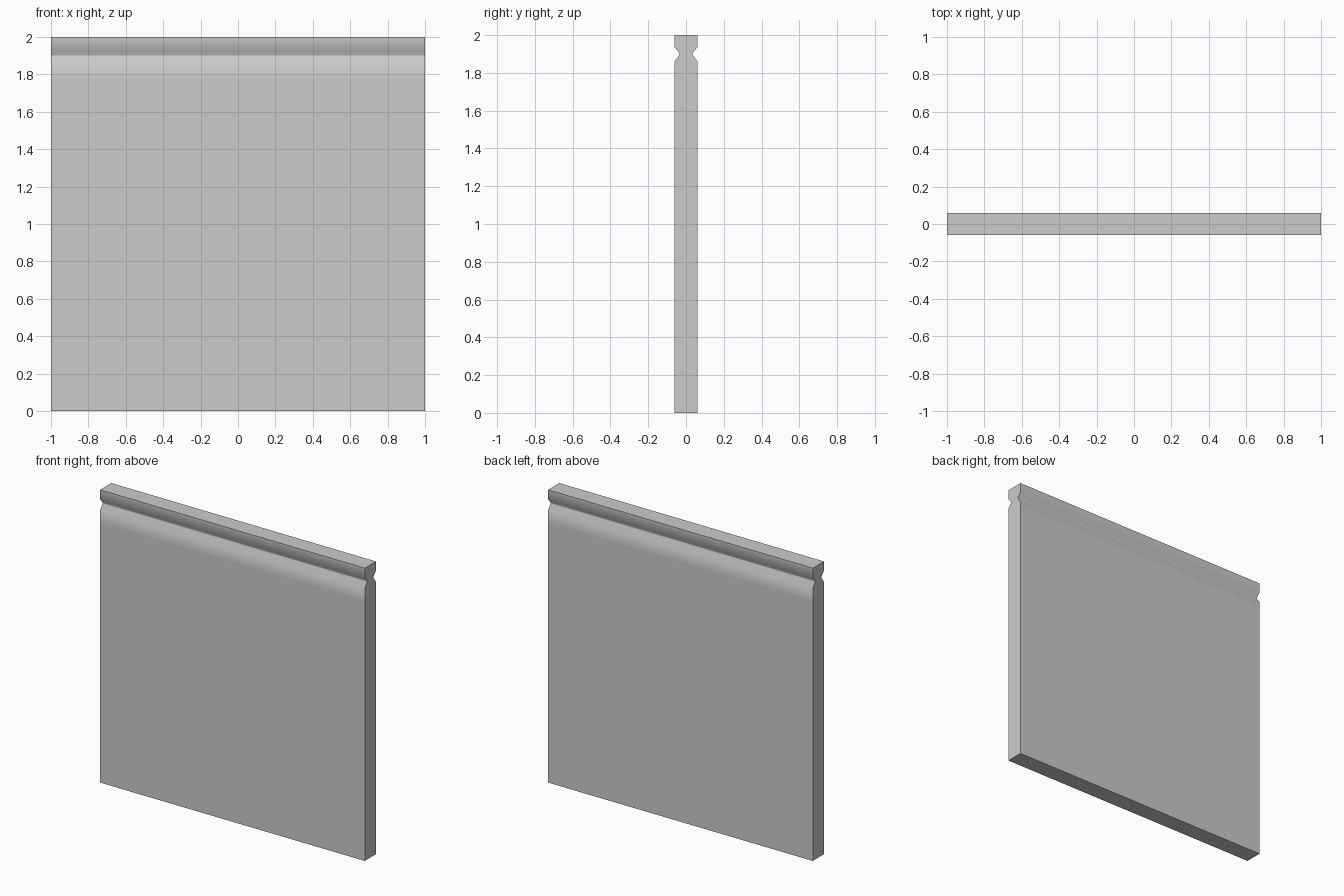
import bpy, bmesh, math

if "Cube" in bpy.data.objects:
    bpy.data.objects.remove(bpy.data.objects["Cube"])

HALF_LEN, T = 1.0, 0.06   # half length and half thickness of the wall


def extrude_profile(name, half_profile):
    """Mirror a (y, z) half profile and extrude it along x."""
    bm = bmesh.new()
    # quads between mirrored rows keep the end caps and loops clean
    rows = []
    for y, z in half_profile:
        rows.append([bm.verts.new((x, s * y, z))
                     for x, s in ((-HALF_LEN, -1), (HALF_LEN, -1), (HALF_LEN, 1), (-HALF_LEN, 1))])
    for a, b in zip(rows, rows[1:]):
        for i in range(4):
            j = (i + 1) % 4
            bm.faces.new((a[i], a[j], b[j], b[i]))
    bm.faces.new(rows[0][::-1])
    bm.faces.new(rows[-1])
    bmesh.ops.recalc_face_normals(bm, faces=bm.faces)
    mesh = bpy.data.meshes.new(name)
    bm.to_mesh(mesh)
    bm.free()
    obj = bpy.data.objects.new(name, mesh)
    bpy.context.collection.objects.link(obj)
    bpy.ops.object.select_all(action='DESELECT')
    obj.select_set(True)
    bpy.context.view_layer.objects.active = obj
    bpy.ops.object.shade_smooth_by_angle(angle=math.radians(60))
    return obj


# lower slab, up to the horizontal seam
extrude_profile("lower_wall", [(T, 0.0), (T, 0.93)])

# upper slab with the pinched groove and square cap rail
extrude_profile("upper_wall", [
    (T, 0.93), (T, 1.77), (T, 1.862),
    (0.035, 1.895), (0.035, 1.905),
    (T, 1.935), (T, 2.0),
])
